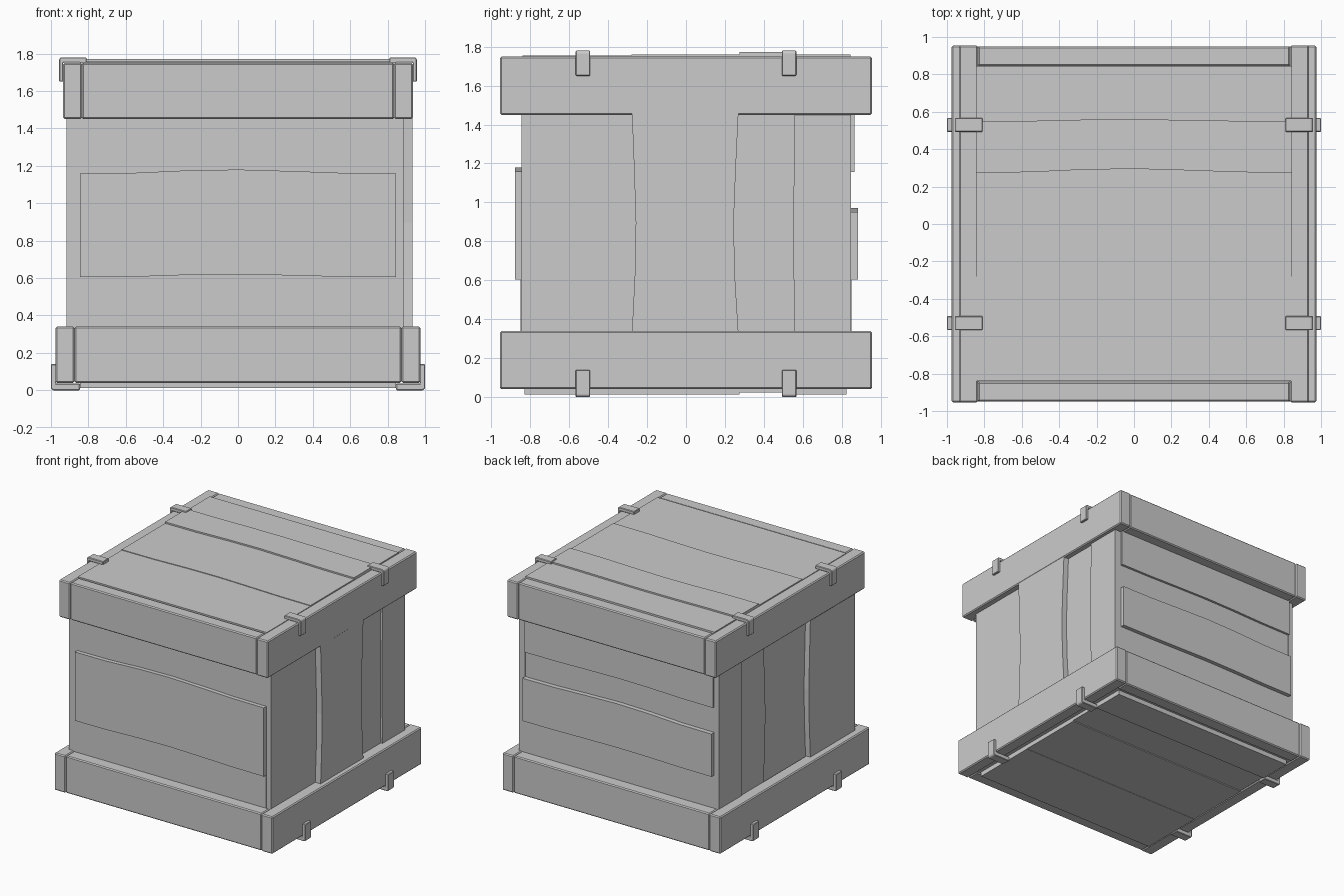
import bpy, bmesh

if "Cube" in bpy.data.objects:
    bpy.data.objects.remove(bpy.data.objects["Cube"])


def finish(name, bm, bevel=0.0):
    bmesh.ops.recalc_face_normals(bm, faces=bm.faces[:])
    me = bpy.data.meshes.new(name)
    bm.to_mesh(me)
    bm.free()
    ob = bpy.data.objects.new(name, me)
    bpy.context.collection.objects.link(ob)
    if bevel:
        m = ob.modifiers.new("edge_bevel", 'BEVEL')
        m.width = bevel
        m.segments = 1
    return ob


def board(name, lo, hi, bevel=0.008):
    bm = bmesh.new()
    bmesh.ops.create_cube(bm, size=1)
    for v in bm.verts:
        v.co = [(lo[i] + hi[i]) / 2 + v.co[i] * (hi[i] - lo[i]) for i in range(3)]
    return finish(name, bm, bevel)


def extrude_outline(name, pts, to_xyz, a, b, bevel=0.0):
    """Prism: 2D outline pushed between depths a and b."""
    bm = bmesh.new()
    rings = [[bm.verts.new(to_xyz(u, v, d)) for u, v in pts] for d in (a, b)]
    bm.faces.new(rings[0])
    bm.faces.new(rings[1])
    n = len(pts)
    for i in range(n):
        j = (i + 1) % n
        bm.faces.new((rings[0][i], rings[0][j], rings[1][j], rings[1][i]))
    return finish(name, bm, bevel)


WAVE = [0, 0.1, 0.75, 1, 0.6, 0.1, 0]


def plank_panel(name, to_xyz, u0, u1, seams, bends, inner, outers):
    """Row of planks; neighbours share a gently bowed seam, each has its own depth."""
    n = len(WAVE) - 1
    us = [u0 + (u1 - u0) * i / n for i in range(n + 1)]
    edge = [[(u, s + b * w) for u, w in zip(us, WAVE)] for s, b in zip(seams, bends)]
    for i, outer in enumerate(outers):
        extrude_outline(f"{name}_plank_{i + 1}", edge[i] + edge[i + 1][::-1],
                        to_xyz, inner, outer)


# Vertical side planks
side_seams = [-0.845, -0.28, 0.272, 0.558, 0.848]
side_bends = [0, 0.022, -0.027, -0.006, 0]
plank_panel("right", lambda u, v, d: (d, v, u), 0.05, 1.74, side_seams, side_bends,
            0.845, [0.885, 0.933, 0.887, 0.902])
plank_panel("left", lambda u, v, d: (-d, v, u), 0.05, 1.74, side_seams, side_bends,
            0.845, [0.918, 0.875, 0.882, 0.888])

# Horizontal front and back planks
plank_panel("front", lambda u, v, d: (u, -d, v), -0.845, 0.845,
            [0.05, 0.605, 1.16, 1.74], [0, 0.015, 0.02, 0], 0.79, [0.85, 0.878, 0.845])
plank_panel("back", lambda u, v, d: (u, d, v), -0.845, 0.845,
            [0.05, 0.605, 0.95, 1.155, 1.74], [0, 0.01, 0.02, 0.012, 0],
            0.79, [0.85, 0.883, 0.846, 0.865])

# Lid and floor planks
lid_seams = [-0.84, -0.28, 0.275, 0.55, 0.845]
lid_bends = [0, 0.02, 0.02, 0.01, 0]
plank_panel("lid", lambda u, v, d: (u, v, d), -0.845, 0.845, lid_seams, lid_bends,
            1.70, [1.755, 1.76, 1.772, 1.76])
plank_panel("floor", lambda u, v, d: (u, v, d), -0.845, 0.845,
            [-0.83, -0.28, 0.275, 0.55, 0.825], [0] * 5, 0.07, [0.012, 0.014, 0.022, 0.012])

# Frame bands: side boards run full depth, front and back boards fit between them
for level, z0, z1, xo in (("lower", 0.04, 0.34, 0.975), ("upper", 1.45, 1.75, 0.935)):
    xi = xo - 0.1
    for sx, side in ((-1, "left"), (1, "right")):
        xs = sorted((sx * xi, sx * xo))
        board(f"{level}_{side}_frame_board", (xs[0], -0.955, z0), (xs[1], 0.955, z1))
    for sy, side in ((-1, "front"), (1, "back")):
        ys = sorted((sy * 0.845, sy * 0.95))
        board(f"{level}_{side}_frame_board", (-xi, ys[0], z0), (xi, ys[1], z1))

# L-shaped metal brackets on the frame edges
upper_l = [(0.81, 1.752), (0.935, 1.752), (0.935, 1.65), (0.957, 1.65),
           (0.957, 1.77), (0.947, 1.78), (0.81, 1.78)]
lower_l = [(0.845, 0.036), (0.845, 0.0), (0.99, 0.0), (1.0, 0.01),
           (1.0, 0.14), (0.972, 0.14), (0.972, 0.036)]
for level, prof in (("upper", upper_l), ("lower", lower_l)):
    for sx, side in ((-1, "left"), (1, "right")):
        for sy, end in ((-1, "front"), (1, "back")):
            extrude_outline(f"{level}_{side}_{end}_bracket", prof,
                            lambda u, v, d, s=sx: (s * u, d, v),
                            sy * 0.53 - 0.037, sy * 0.53 + 0.037, 0.004)
